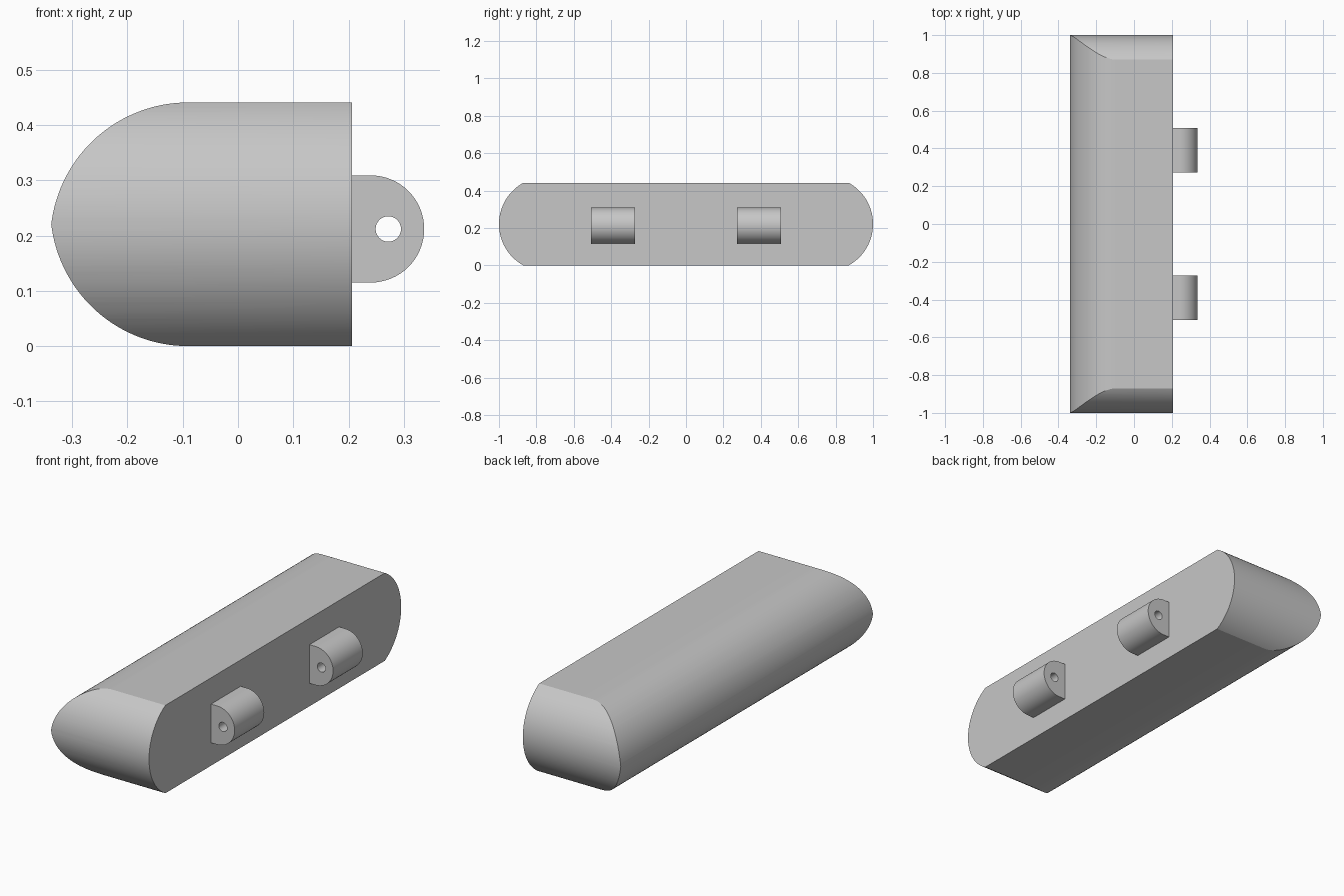
import bpy, bmesh
from math import sin, cos, asin, pi, radians
from mathutils import Vector

old = bpy.data.objects.get("Cube")
if old:
    bpy.data.objects.remove(old, do_unlink=True)

grey = bpy.data.materials.new("plain grey")
grey.use_nodes = True
GREY = (0.57, 0.57, 0.57, 1)
grey.diffuse_color = GREY
grey.node_tree.nodes["Principled BSDF"].inputs["Base Color"].default_value = GREY


def arc(cu, cv, r, start, end, steps):
    """Points along an arc, angles in radians."""
    angles = [start + (end - start) * i / steps for i in range(steps + 1)]
    return [(cu + r * cos(a), cv + r * sin(a)) for a in angles]


def prism(name, points, axis, low, high):
    """Extrude a closed (u, z) outline along the x or y axis."""
    bm = bmesh.new()
    place = (lambda u, z: (low, u, z)) if axis == "x" else (lambda u, z: (u, low, z))
    face = bm.faces.new([bm.verts.new(place(*p)) for p in points])
    moved = bmesh.ops.extrude_face_region(bm, geom=[face])["geom"]
    verts = [g for g in moved if isinstance(g, bmesh.types.BMVert)]
    shift = Vector((high - low, 0, 0)) if axis == "x" else Vector((0, high - low, 0))
    bmesh.ops.translate(bm, verts=verts, vec=shift)
    bmesh.ops.recalc_face_normals(bm, faces=bm.faces)
    mesh = bpy.data.meshes.new(name)
    bm.to_mesh(mesh)
    bm.free()
    mesh.materials.append(grey)
    obj = bpy.data.objects.new(name, mesh)
    bpy.context.collection.objects.link(obj)
    return obj


def finish(obj, cutter, operation):
    """Apply a boolean, drop its cutter and smooth the curved sides."""
    mod = obj.modifiers.new("shape", "BOOLEAN")
    mod.operation, mod.object, mod.solver = operation, cutter, "EXACT"
    bpy.ops.object.select_all(action="DESELECT")
    bpy.context.view_layer.objects.active = obj
    obj.select_set(True)
    bpy.ops.object.modifier_apply(modifier=mod.name)
    bpy.data.objects.remove(cutter, do_unlink=True)
    bpy.ops.object.shade_smooth_by_angle(angle=radians(25))


BACK, NOSE, SHOULDER = 0.206, -0.338, -0.09
HEIGHT = 0.441
MID = HEIGHT / 2

# Body side outline: flat back, two arcs meeting at a blunt nose
depth = SHOULDER - NOSE
r = (depth ** 2 + MID ** 2) / HEIGHT
tip = asin((r - MID) / r)
upper = arc(SHOULDER, HEIGHT - r, r, pi / 2, pi - tip, 32)
upper[-1] = (NOSE, MID)
lower = [(x, HEIGHT - z) for x, z in reversed(upper[:-1])]
outline = [(BACK, HEIGHT)] + upper + lower + [(BACK, 0)]
body = prism("body", outline, "y", -1.1, 1.1)

# Bulging ends: keep only what lies inside a round-ended slab
bulge = 0.13
end_r = (bulge ** 2 + MID ** 2) / (2 * bulge)
reach = asin(MID / end_r) + 0.12
end = arc(1 - end_r, MID, end_r, -reach, reach, 48)
slab = prism("end_cutter", end + [(-y, z) for y, z in reversed(end)], "x", -0.5, 0.5)
finish(body, slab, "INTERSECT")

# Two drilled mounting lugs on the flat back
LUG_X, LUG_Z, LUG_R = 0.24, 0.212, 0.097
for side, name in ((1, "rear_lug"), (-1, "front_lug")):
    near, far = sorted((side * 0.273, side * 0.508))
    shape = arc(LUG_X, LUG_Z, LUG_R, -pi / 2, pi / 2, 32)
    shape += [(BACK, LUG_Z + LUG_R), (BACK, LUG_Z - LUG_R)]
    lug = prism(name, shape, "y", near, far)
    circle = arc(0.272, LUG_Z, 0.023, 0, 2 * pi, 32)[:-1]
    finish(lug, prism("hole_cutter", circle, "y", near - 0.1, far + 0.1), "DIFFERENCE")
